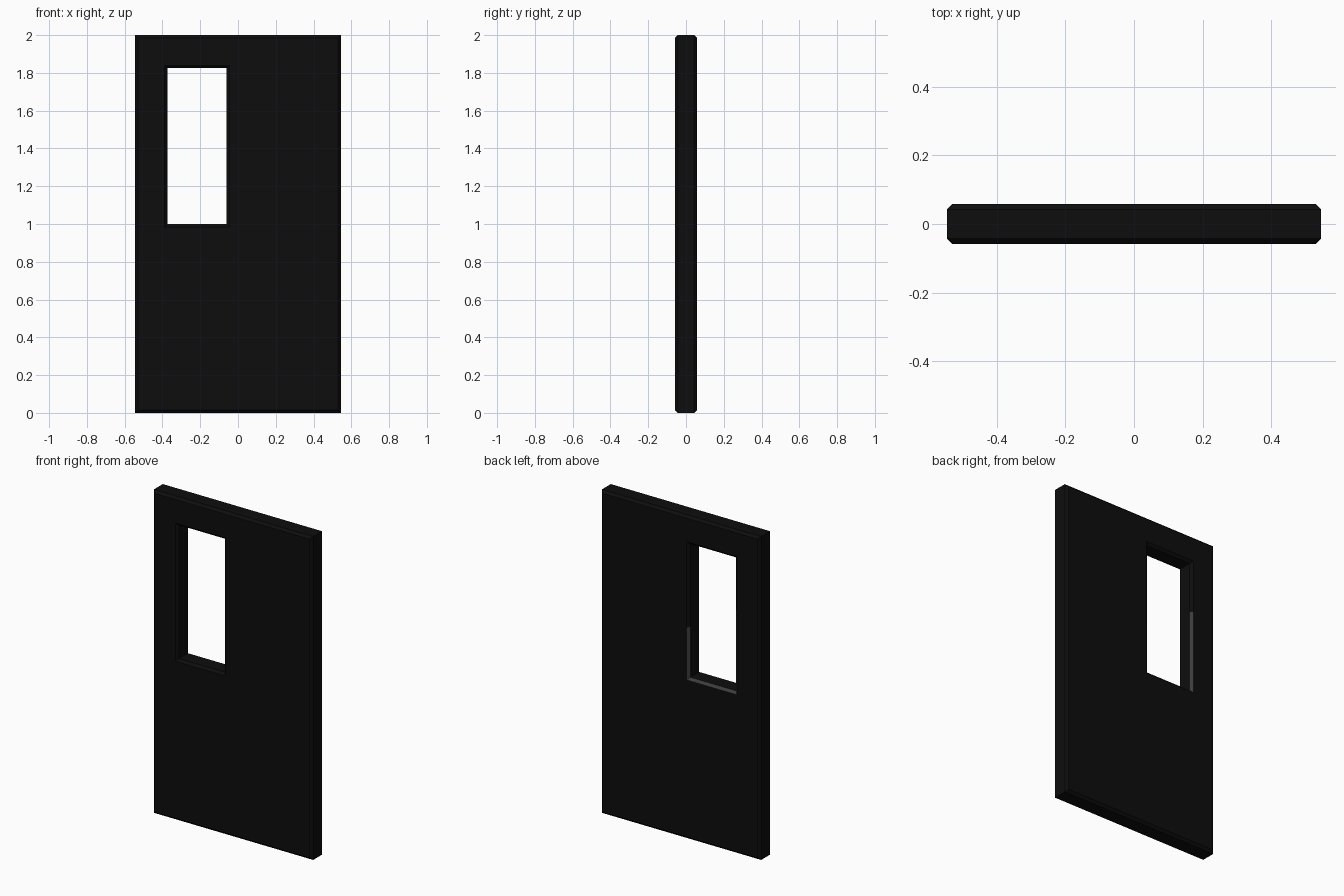
import bpy, bmesh

if "Cube" in bpy.data.objects:
    bpy.data.objects.remove(bpy.data.objects["Cube"])

W, T, C = 0.545, 0.058, 0.015           # half width, half thickness, chamfer
HOLE = (-0.373, -0.06, 1.0, 1.825)      # window opening x0, x1, z0, z1
SLAB = (-W, W, 0.0, 2.0)


def material(name, v):
    m = bpy.data.materials.new(name)
    m.diffuse_color = (v, v, v, 1)
    m.use_nodes = True
    m.node_tree.nodes["Principled BSDF"].inputs["Base Color"].default_value = m.diffuse_color
    return m


bm = bmesh.new()


def ring(rect, grow, y):
    x0, x1, z0, z1 = rect
    x0, x1, z0, z1 = x0 - grow, x1 + grow, z0 - grow, z1 + grow
    return [bm.verts.new((x, y, z)) for x, z in ((x0, z0), (x1, z0), (x1, z1), (x0, z1))]


# Rings run round the section: outer edge front to back, then opening back to front
rings = [ring(SLAB, -C, -T), ring(SLAB, 0, -T + C), ring(SLAB, 0, T - C), ring(SLAB, -C, T),
         ring(HOLE, C, T), ring(HOLE, 0, T - C), ring(HOLE, 0, -T + C), ring(HOLE, C, -T)]
trim = []
for r in range(8):
    a, b = rings[r], rings[(r + 1) % 8]
    for i in range(4):
        j = (i + 1) % 4
        f = bm.faces.new((a[i], a[j], b[j], b[i]))
        if r == 4:
            trim.append(f)

# Grey worn trim on the rear chamfer of the opening: sill and lower part of the sides
trim[0].material_index = 1
for f, h in ((trim[1], 1.31), (trim[3], 1.51)):
    f.material_index = 1
    cut = bmesh.ops.bisect_plane(bm, geom=[f] + list(f.edges) + list(f.verts),
                                 plane_co=(0, 0, h), plane_no=(0, 0, 1))
    for g in cut["geom"]:
        if isinstance(g, bmesh.types.BMFace) and g.calc_center_median().z > h:
            g.material_index = 0

bmesh.ops.recalc_face_normals(bm, faces=bm.faces)
me = bpy.data.meshes.new("door_panel")
bm.to_mesh(me)
bm.free()
me.materials.append(material("black", 0.004))
me.materials.append(material("dark grey", 0.045))
door = bpy.data.objects.new("door_panel", me)
bpy.context.collection.objects.link(door)
